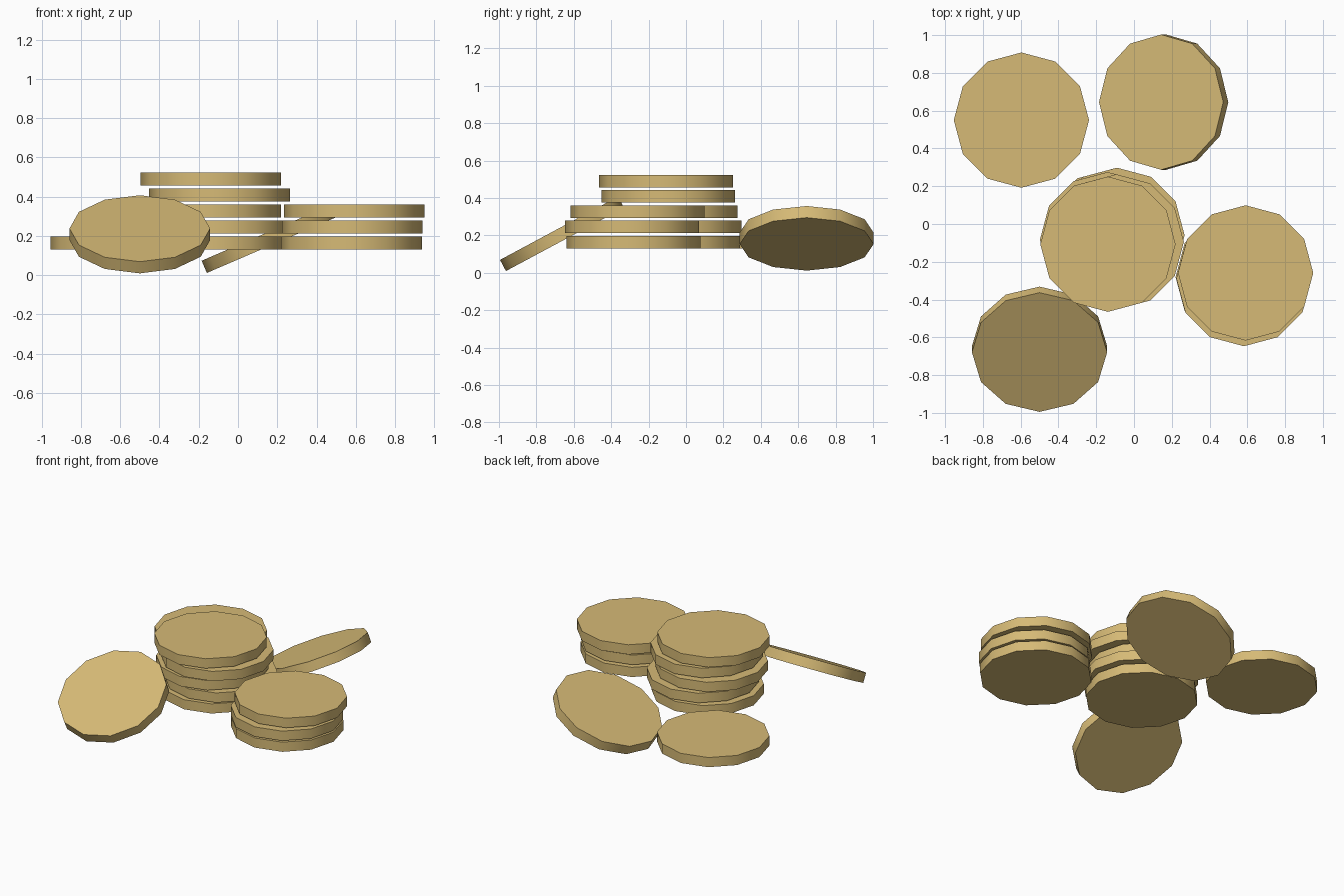
import bpy
import math

if "Cube" in bpy.data.objects:
    bpy.data.objects.remove(bpy.data.objects["Cube"])

RADIUS = 0.358
THICKNESS = 0.0675
STEP = 0.0815      # spacing between stacked coins
BASE_Z = 0.1635    # centre height of the lowest flat coins

gold = bpy.data.materials.new("dull_gold")
gold.diffuse_color = (0.672, 0.491, 0.181, 1.0)
gold.use_nodes = True
gold.node_tree.nodes["Principled BSDF"].inputs["Base Color"].default_value = gold.diffuse_color


def coin(name, x, y, z, tilt_x=0.0, tilt_y=0.0):
    """Twelve-sided disc with a smooth rim and flat caps."""
    bpy.ops.mesh.primitive_cylinder_add(
        vertices=12, radius=RADIUS, depth=THICKNESS, location=(x, y, z),
        rotation=(math.radians(tilt_x), math.radians(tilt_y), 0))
    obj = bpy.context.object
    obj.name = name
    obj.data.materials.append(gold)
    bpy.ops.object.shade_smooth_by_angle(angle=math.radians(40))


def stack(name, centres):
    """Pile of slightly offset coins, bottom first."""
    for i, (x, y) in enumerate(centres):
        coin(f"{name}_{i + 1}", x, y, BASE_Z + i * STEP)


# Tall middle pile
stack("middle_stack_coin", [(-0.12, -0.068), (-0.09, -0.06), (-0.14, -0.083),
                            (-0.094, -0.095), (-0.138, -0.107)])
# Short pile on the right
stack("right_stack_coin", [(0.578, -0.281), (0.582, -0.289), (0.591, -0.259)])
# Loose coin lying flat
coin("flat_coin", -0.596, 0.55, BASE_Z)
# Loose coins leaning on the middle pile
coin("back_leaning_coin", 0.157, 0.645, 0.184, tilt_y=-23.3)
coin("front_leaning_coin", -0.5, -0.663, 0.208, tilt_x=28.2)
